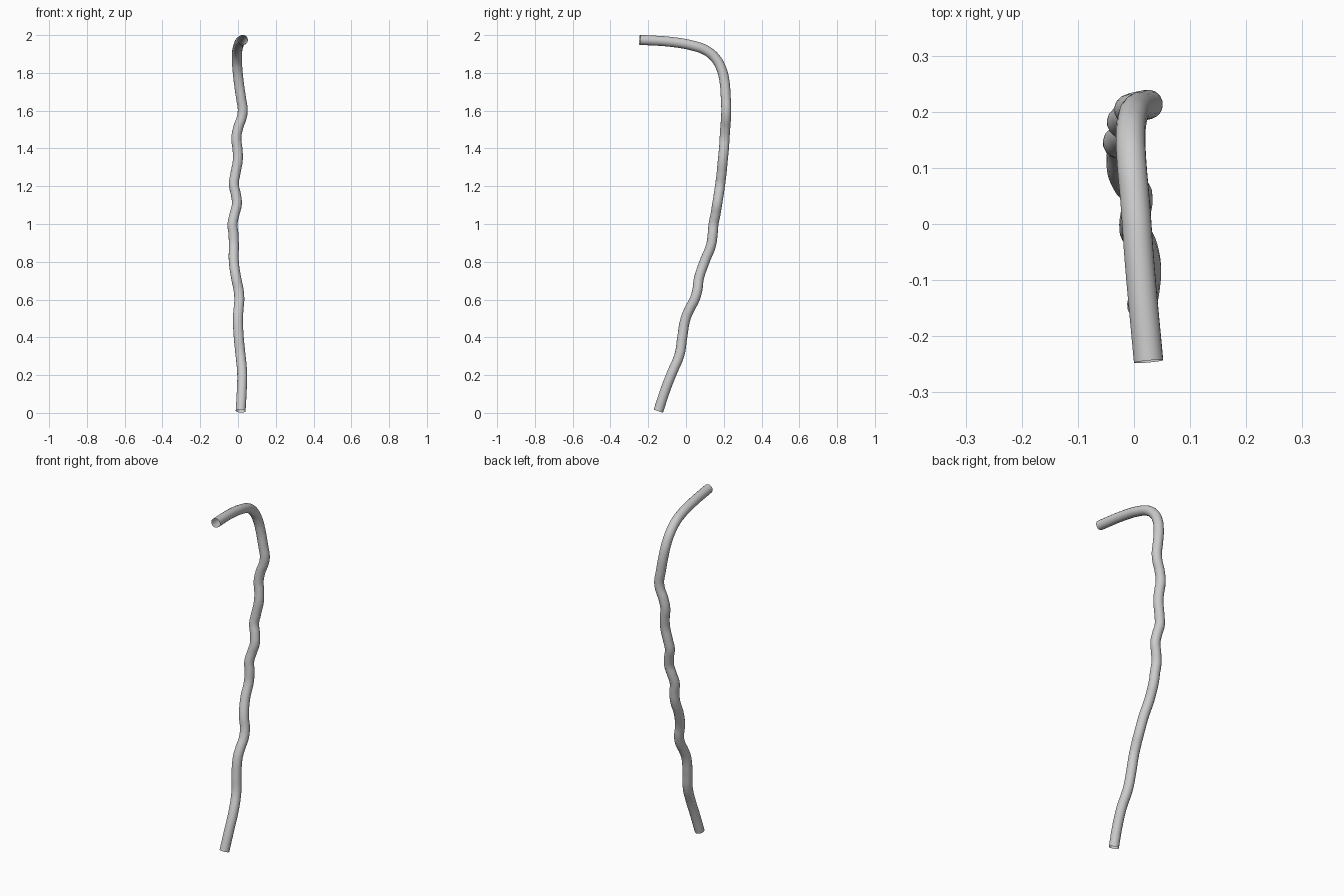
import bpy

# Centre line of the crooked staff, from foot to hooked tip (x, y, z)
path = [
    (0.014, -0.146, 0.010), (0.020, -0.110, 0.120), (0.022, -0.075, 0.210),
    (0.013, -0.034, 0.310), (0.004, -0.020, 0.400), (0.000, -0.002, 0.500),
    (0.003, 0.019, 0.550), (0.007, 0.045, 0.600), (0.003, 0.060, 0.650),
    (-0.009, 0.068, 0.710), (-0.022, 0.098, 0.800), (-0.022, 0.133, 0.890),
    (-0.024, 0.141, 0.945), (-0.029, 0.146, 1.000), (-0.019, 0.156, 1.050),
    (-0.006, 0.165, 1.105), (-0.011, 0.173, 1.155), (-0.022, 0.181, 1.210),
    (-0.014, 0.188, 1.265), (-0.001, 0.195, 1.340), (-0.003, 0.201, 1.400),
    (-0.009, 0.204, 1.450), (0.001, 0.208, 1.510), (0.020, 0.212, 1.565),
    (0.025, 0.213, 1.605), (0.017, 0.211, 1.660), (0.003, 0.203, 1.760),
    (-0.003, 0.188, 1.820), (-0.006, 0.158, 1.875), (-0.004, 0.108, 1.918),
    (0.002, 0.040, 1.943), (0.010, -0.070, 1.963), (0.026, -0.245, 1.975),
]

curve = bpy.data.curves.new("staff", 'CURVE')
curve.dimensions = '3D'
curve.bevel_depth = 0.0265
curve.bevel_resolution = 6
curve.resolution_u = 8
curve.use_fill_caps = False

spline = curve.splines.new('BEZIER')
spline.bezier_points.add(len(path) - 1)
for point, co in zip(spline.bezier_points, path):
    point.co = co
    point.handle_left_type = point.handle_right_type = 'AUTO'

staff = bpy.data.objects.new("staff", curve)
bpy.context.collection.objects.link(staff)

# Turn the swept curve into a smooth mesh tube
bpy.context.view_layer.objects.active = staff
staff.select_set(True)
bpy.ops.object.convert(target='MESH')
bpy.ops.object.shade_smooth_by_angle()
